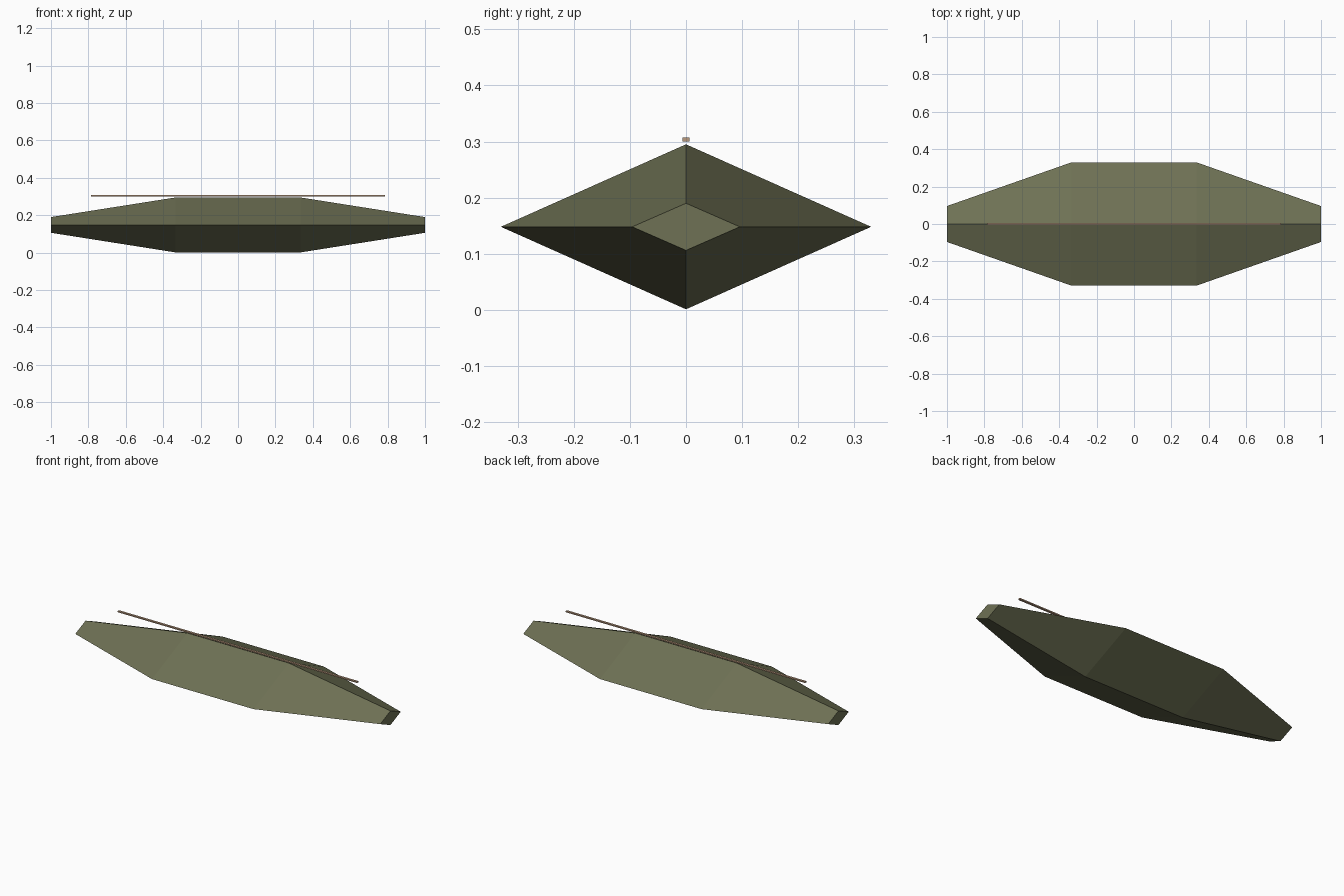
import bpy, bmesh

if "Cube" in bpy.data.objects:
    bpy.data.objects.remove(bpy.data.objects["Cube"])


def material(name, color):
    m = bpy.data.materials.new(name)
    m.diffuse_color = (*color, 1)
    m.use_nodes = True
    m.node_tree.nodes["Principled BSDF"].inputs["Base Color"].default_value = m.diffuse_color
    return m


def loft(name, sections, mat):
    """Join closed cross-sections into a capped, flat-faced solid."""
    bm = bmesh.new()
    rings = [[bm.verts.new(p) for p in s] for s in sections]
    n = len(rings[0])
    for a, b in zip(rings, rings[1:]):
        for i in range(n):
            j = (i + 1) % n
            bm.faces.new((a[i], a[j], b[j], b[i]))
    bm.faces.new(rings[0])
    bm.faces.new(rings[-1])
    bmesh.ops.recalc_face_normals(bm, faces=bm.faces[:])
    me = bpy.data.meshes.new(name)
    bm.to_mesh(me)
    bm.free()
    me.materials.append(mat)
    ob = bpy.data.objects.new(name, me)
    bpy.context.collection.objects.link(ob)
    return ob


olive = material("olive", (0.156, 0.165, 0.089))
tan = material("tan", (0.48, 0.32, 0.21))

# Hull: diamond cross-sections tapering to blunt ends
MID_Z = 0.148


def diamond(x, hy, hz):
    return [(x, hy, MID_Z), (x, 0, MID_Z + hz), (x, -hy, MID_Z), (x, 0, MID_Z - hz)]


WIDE, NARROW = (0.33, 0.147), (0.096, 0.042)
loft("hull", [diamond(-1, *NARROW), diamond(-0.333, *WIDE),
              diamond(0.333, *WIDE), diamond(1, *NARROW)], olive)

# Thin rod floating just above the ridge
HALF, Z0, Z1 = 0.0065, 0.300, 0.307
loft("top_rod", [[(x, -HALF, Z0), (x, HALF, Z0), (x, HALF, Z1), (x, -HALF, Z1)]
                 for x in (-0.785, 0.785)], tan)
